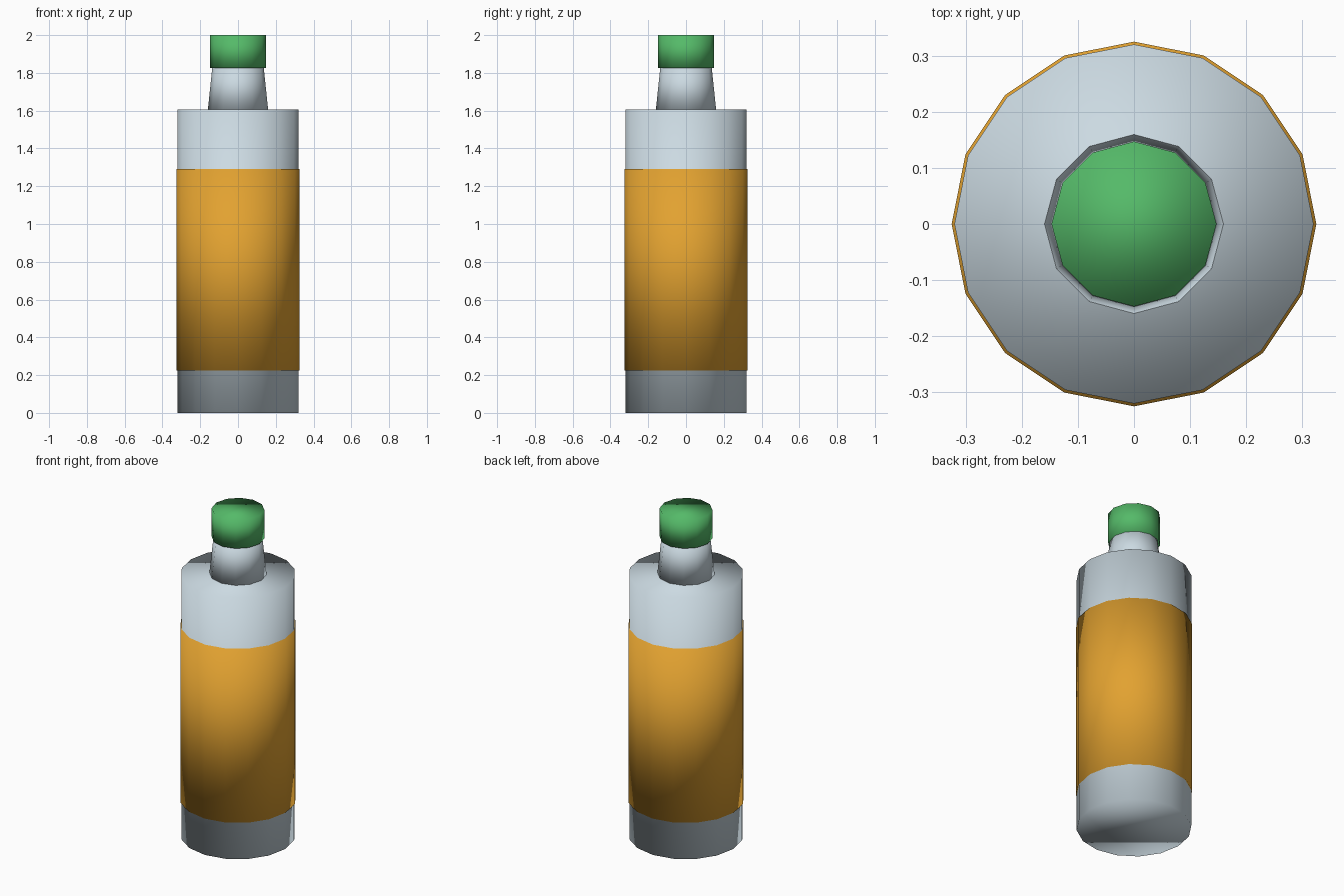
import bpy
import bmesh
from mathutils import Matrix

cube = bpy.data.objects.get("Cube")
if cube:
    bpy.data.objects.remove(cube, do_unlink=True)


def make_material(name, rgb):
    mat = bpy.data.materials.new(name)
    mat.use_nodes = True
    colour = (*rgb, 1.0)
    mat.diffuse_color = colour
    mat.node_tree.nodes["Principled BSDF"].inputs["Base Color"].default_value = colour
    return mat


def make_drum(name, mat, sides, bottom, top, z0, z1):
    """Closed, smooth-shaded tapered cylinder standing between two heights."""
    mesh = bpy.data.meshes.new(name)
    bm = bmesh.new()
    bmesh.ops.create_cone(bm, cap_ends=True, segments=sides,
                          radius1=bottom, radius2=top, depth=z1 - z0,
                          matrix=Matrix.Translation((0, 0, (z0 + z1) / 2)))
    for face in bm.faces:
        face.smooth = True
    bm.to_mesh(mesh)
    bm.free()
    mesh.materials.append(mat)
    obj = bpy.data.objects.new(name, mesh)
    bpy.context.collection.objects.link(obj)
    return obj


glass = make_material("pale blue glass", (0.60, 0.70, 0.76))
amber = make_material("amber label", (0.76, 0.36, 0.03))
green = make_material("green cap", (0.09, 0.49, 0.14))

# Bottle body with the label sleeve wrapped round it
make_drum("body", glass, 16, 0.32, 0.32, 0.0, 1.605)
make_drum("label", amber, 16, 0.325, 0.325, 0.225, 1.29)

# Tapered neck and screw cap
make_drum("neck", glass, 12, 0.16, 0.135, 1.60, 1.84)
make_drum("cap", green, 12, 0.147, 0.147, 1.825, 2.0)
